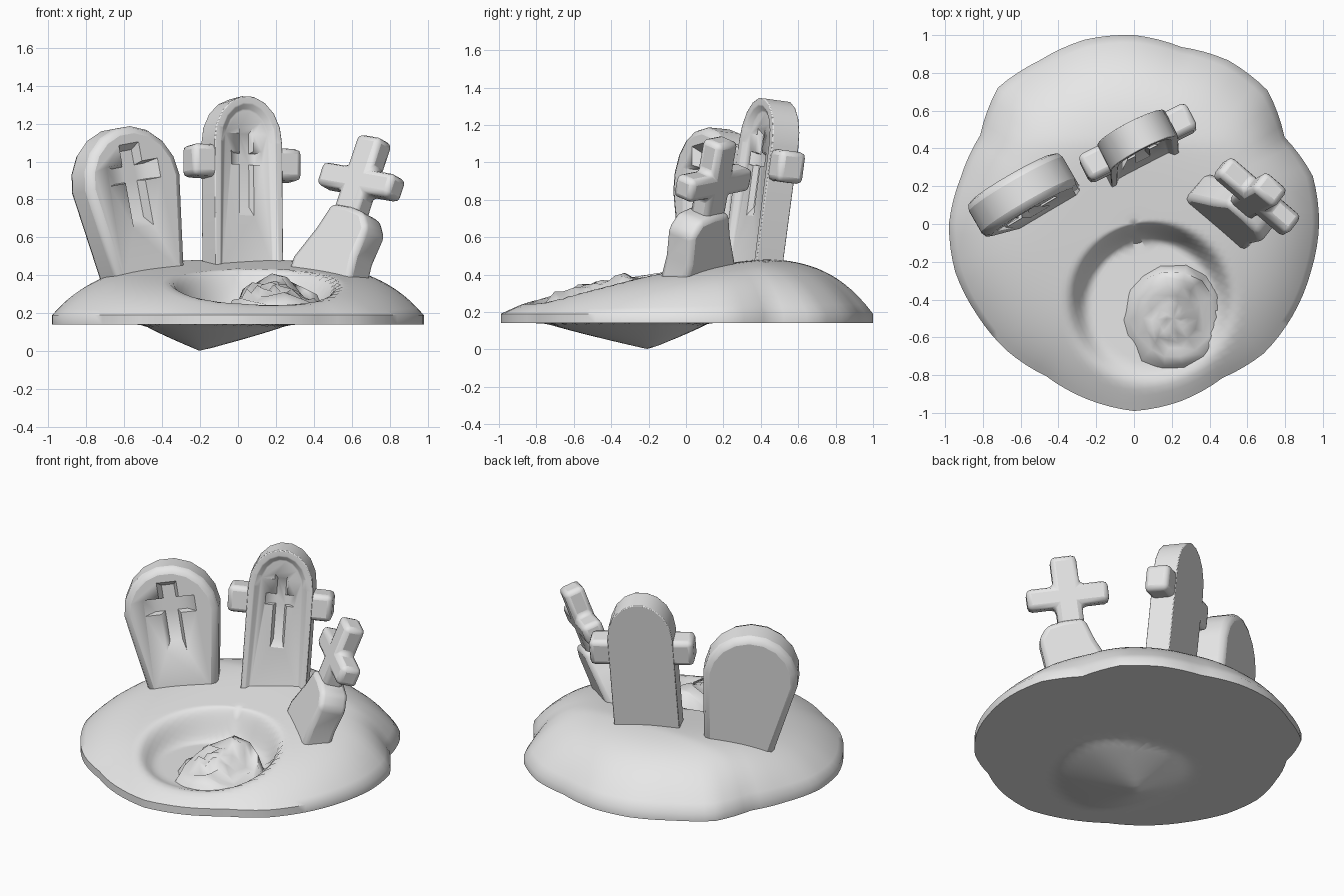
import bpy, bmesh, random
from math import radians, sin, cos, pi, hypot
from mathutils import Matrix

random.seed(4)
cube = bpy.data.objects.get("Cube")
if cube:
    bpy.data.objects.remove(cube)

stone = bpy.data.materials.new("stone_grey")
stone.use_nodes = True
GREY = (0.8, 0.8, 0.8, 1)
stone.diffuse_color = GREY
stone.node_tree.nodes["Principled BSDF"].inputs["Base Color"].default_value = GREY


def finish(bm, name, matrix=None, angle=50):
    """Turn a bmesh into a smooth shaded stone object."""
    bmesh.ops.recalc_face_normals(bm, faces=bm.faces)
    mesh = bpy.data.meshes.new(name)
    bm.to_mesh(mesh)
    bm.free()
    mesh.materials.append(stone)
    obj = bpy.data.objects.new(name, mesh)
    bpy.context.collection.objects.link(obj)
    if matrix:
        obj.matrix_world = matrix
    bpy.ops.object.select_all(action="DESELECT")
    obj.select_set(True)
    bpy.context.view_layer.objects.active = obj
    bpy.ops.object.shade_smooth_by_angle(angle=radians(angle))
    return obj


def smooth(a, b, v):
    t = min(max((v - a) / (b - a), 0), 1)
    return t * t * (3 - 2 * t)


def disc(bm, rings, sides, point):
    """Fill a disc of rings, placing each vertex by point(t, angle)."""
    centre = bm.verts.new(point(0, 0))
    last = None
    for i in range(1, rings + 1):
        ring = [bm.verts.new(point(i / rings, 2 * pi * j / sides))
                for j in range(sides)]
        for j in range(sides):
            k = (j + 1) % sides
            if last:
                bm.faces.new((last[j], ring[j], ring[k], last[k]))
            else:
                bm.faces.new((centre, ring[j], ring[k]))
        last = ring
    return last


# Earth mound: uneven round outline, hollow pit on top, blunt point below
OUTLINE = [.98, .98, .92, 1.0, 1.0, .97, 1.0, 1.01, 1.0, 1.02, .94, .95,
           .98, .98, .96, .95, .93, .96, .99, .97, .94, .97, .97, .97]
SIDES = 96


def spread(t, a):
    """Round near the middle, following the outline towards the rim."""
    k, f = divmod(a / (2 * pi) * len(OUTLINE) + 1e-6, 1)
    k = int(k) % len(OUTLINE)
    rim = OUTLINE[k] * (1 - f) + OUTLINE[(k + 1) % len(OUTLINE)] * f
    r = t * (.97 + (rim - .97) * t ** 4)
    return cos(a) * r, sin(a) * r


def top_point(t, a):
    x, y = spread(t, a)
    crest = min(.43 + .14 * y, .49)
    z = .19 + (crest - .19) * (1 - t ** 5)
    pit = 1 - smooth(.33, .45, hypot(x - .09, y + .43))
    return x, y, z + (min(z, .225) - z) * pit


def under_point(t, a):
    x, y = spread(t, a)
    dx, dy = x + .2, y + .2
    d = hypot(dx / (.47 if dx > 0 else .3), dy / (.32 if dy > 0 else .55))
    return x, y, .14 - .14 * max(0, 1 - d) ** .9


bm = bmesh.new()
upper = disc(bm, 28, SIDES, top_point)
lower = disc(bm, 20, SIDES, under_point)
for j in range(SIDES):
    k = (j + 1) % SIDES
    bm.faces.new((upper[j], lower[j], lower[k], upper[k]))
finish(bm, "earth_mound")


# Rough heap of broken earth lying in the pit
def heap_point(t, a):
    x, y = .21 + .28 * t * cos(a), -.5 + .3 * t * sin(a)
    rough = min(t * 2, 1)
    x += random.uniform(-.012, .012) * rough
    y += random.uniform(-.012, .012) * rough
    z = .4 - hypot((x - .19) * .55, (y + .34) * .3)
    z += random.uniform(-.035, .035) * rough
    return x, y, z + (.2 - z) * smooth(.84, 1, t)


bm = bmesh.new()
disc(bm, 7, 14, heap_point)
finish(bm, "rubble_heap", angle=75)


# Gravestone helpers
def placed(x, y, z, yaw, back, roll):
    return (Matrix.Translation((x, y, z)) @ Matrix.Rotation(radians(yaw), 4, "Z")
            @ Matrix.Rotation(radians(-back), 4, "X")
            @ Matrix.Rotation(radians(roll), 4, "Y"))


def slab(name, points, depth, matrix, bevel=.03, recess=0):
    """Extrude an outline; optionally sink a panel into its front."""
    bm = bmesh.new()
    front = bm.faces.new([bm.verts.new((u, -depth / 2, v)) for u, v in points])
    ext = bmesh.ops.extrude_face_region(bm, geom=[front], use_keep_orig=True)
    for g in ext["geom"]:
        if isinstance(g, bmesh.types.BMVert):
            g.co.y += depth
    bmesh.ops.recalc_face_normals(bm, faces=bm.faces)
    if recess:
        bmesh.ops.inset_region(bm, faces=[front], thickness=.04)
        bmesh.ops.inset_region(bm, faces=[front], thickness=.03, depth=-recess)
    obj = finish(bm, name, matrix)
    mod = obj.modifiers.new("worn_edges", "BEVEL")
    mod.width, mod.segments = bevel, 2
    mod.limit_method, mod.angle_limit = "ANGLE", radians(40)
    return obj


def cross(w, arm, low, a0, a1, high):
    half = [(w, low), (w, a0), (arm, a0), (arm, a1), (w, a1), (w, high)]
    return half + [(-u, v) for u, v in reversed(half)]


def arch(base, wide, shoulder, height, steps=9):
    """Round topped outline widening from base to shoulder."""
    arc = [(wide * cos(pi * i / steps),
            shoulder + (height - shoulder) * sin(pi * i / steps))
           for i in range(steps + 1)]
    return [(-base, -.08), (base, -.08)] + arc


def engrave(obj, points, surface, cut):
    """Cut a sloping sided shape into the front of a slab."""
    bm = bmesh.new()
    face = bm.faces.new([bm.verts.new((u, surface - .02, v)) for u, v in points])
    back = bmesh.ops.extrude_face_region(bm, geom=[face], use_keep_orig=True)
    middle = sum(v for _, v in points) / len(points)
    for v in back["geom"]:
        if isinstance(v, bmesh.types.BMVert):
            v.co.y += cut + .02
            v.co.x *= .55
            v.co.z = middle + (v.co.z - middle) * .75
    cutter = finish(bm, obj.name + "_cutter", obj.matrix_world.copy())
    cutter.hide_render = True
    cutter.hide_viewport = True
    mod = obj.modifiers.new("engraving", "BOOLEAN")
    mod.operation, mod.object, mod.solver = "DIFFERENCE", cutter, "EXACT"


# Right gravestone: rounded slab with an engraved cross
m = placed(-.51, .155, .43, 30, 5, -9)
right_stone = slab("right_gravestone", arch(.205, .29, .46, .76), .21, m, .04)
engrave(right_stone, cross(.07, .18, .2, .46, .57, .68), -.105, .05)

# Middle gravestone: arched slab with side arms and a sunken panel
m = placed(.025, .36, .48, 27, 7, 3)
middle_stone = slab("middle_gravestone", arch(.2, .2, .62, .865), .16, m, .02, .025)
engrave(middle_stone, cross(.05, .11, .2, .5, .58, .72), -.055, .03)
for side, name in ((1, "left"), (-1, "right")):
    pts = [(.15, .43), (.32, .43), (.32, .6), (.15, .6)]
    slab("middle_" + name + "_arm", [(u * side, v) for u, v in pts], .155, m)

# Left gravestone: leaning cross on a broken base
m = placed(.485, .055, .39, -38, 19, 8)
base = [(-.22, -.06), (.21, -.06), (.19, .12), (.21, .28), (.15, .36),
        (.04, .38), (-.08, .38), (-.13, .24), (-.22, .06)]
slab("left_gravestone_base", base, .18, m)
slab("left_gravestone_cross", cross(.08, .25, .3, .47, .6, .78), .13, m)
